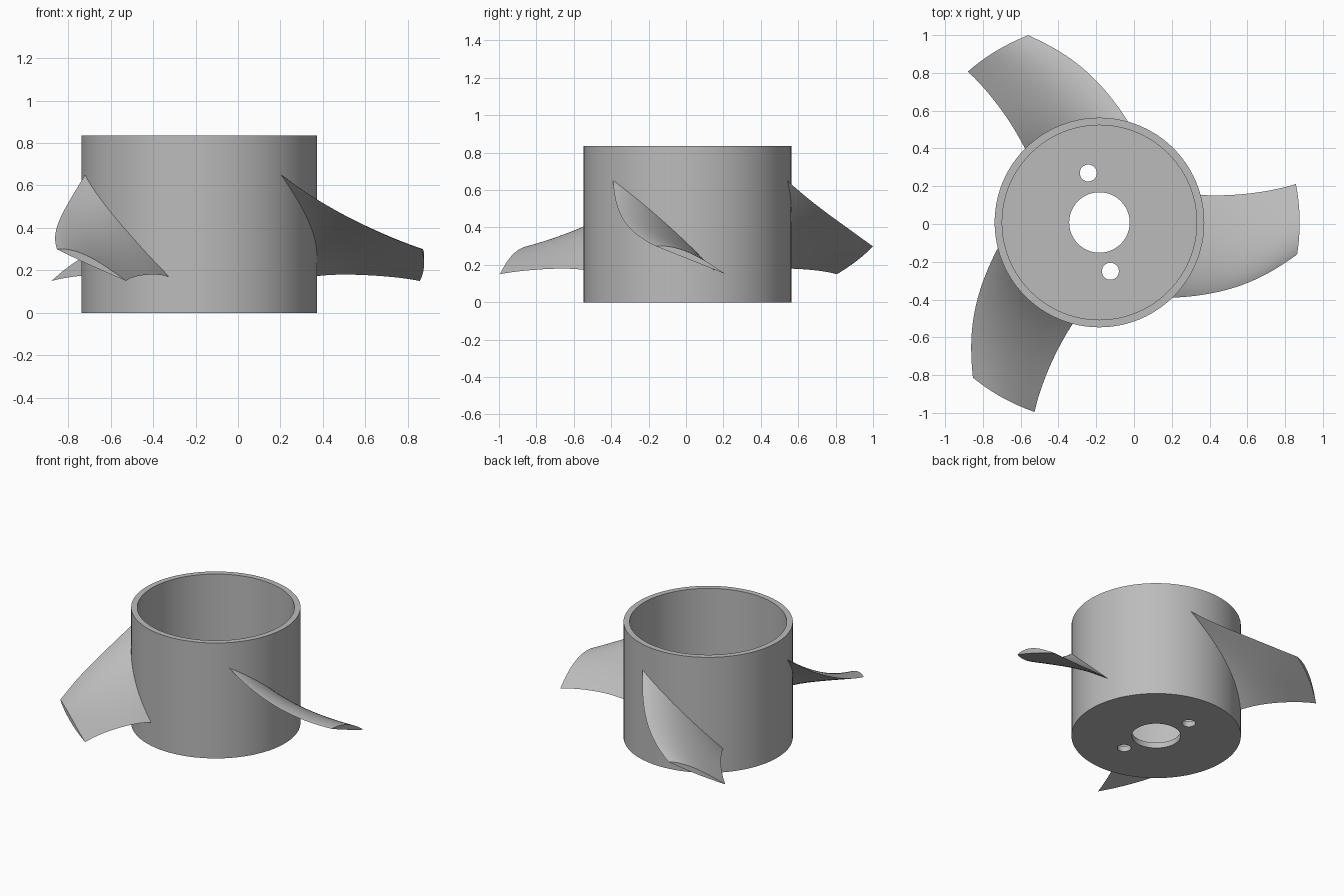
import bpy, bmesh
from math import sin, cos, pi, radians, sqrt
from mathutils import Vector

if "Cube" in bpy.data.objects:
    bpy.data.objects.remove(bpy.data.objects["Cube"])

CENTRE = Vector((-0.183, 0.008, 0))
HUB_R, BORE_R, HEIGHT, FLOOR = 0.555, 0.515, 0.835, 0.04

grey = bpy.data.materials.new("plain grey")
grey.use_nodes = True
grey.diffuse_color = (0.5, 0.5, 0.5, 1)
grey.node_tree.nodes["Principled BSDF"].inputs["Base Color"].default_value = (0.5, 0.5, 0.5, 1)


def make_object(name, bm):
    bmesh.ops.recalc_face_normals(bm, faces=bm.faces)
    mesh = bpy.data.meshes.new(name)
    bm.to_mesh(mesh)
    bm.free()
    obj = bpy.data.objects.new(name, mesh)
    bpy.context.collection.objects.link(obj)
    mesh.materials.append(grey)
    return obj


def select_only(obj):
    bpy.ops.object.select_all(action="DESELECT")
    obj.select_set(True)
    bpy.context.view_layer.objects.active = obj


def smooth(obj, degrees=30):
    select_only(obj)
    bpy.ops.object.shade_smooth_by_angle(angle=radians(degrees))


def loft(bm, rings, closed):
    """Bridge rings of points with quads; closed also joins last to first."""
    rows = [[bm.verts.new(p) for p in ring] for ring in rings]
    for i in range(len(rows) if closed else len(rows) - 1):
        a, b = rows[i], rows[(i + 1) % len(rows)]
        for j in range(len(a)):
            k = (j + 1) % len(a)
            bm.faces.new((a[j], a[k], b[k], b[j]))
    return rows


# Hub: open cup with a shaft hole in its floor
profile = [(0.16, 0), (HUB_R, 0), (HUB_R, HEIGHT), (BORE_R, HEIGHT), (BORE_R, FLOOR), (0.16, FLOOR)]
SIDES = 96
bm = bmesh.new()
loft(bm, [[CENTRE + Vector((r * cos(2 * pi * s / SIDES), r * sin(2 * pi * s / SIDES), z))
           for s in range(SIDES)] for r, z in profile], True)
hub = make_object("hub", bm)

# Two bolt holes through the floor
for x, y in ((-0.242, 0.27), (-0.125, -0.25)):
    bpy.ops.mesh.primitive_cylinder_add(vertices=32, radius=0.045, depth=0.3, location=(x, y, 0))
    cutter = bpy.context.object
    cutter.name = "bolt_hole_cutter"
    cutter.hide_render = True
    select_only(hub)
    cut = hub.modifiers.new("bolt_hole", "BOOLEAN")
    cut.operation, cut.solver, cut.object = "DIFFERENCE", "EXACT", cutter
    bpy.ops.object.modifier_apply(modifier=cut.name)
    bpy.data.objects.remove(cutter)
smooth(hub)

# Blade edges by radius: angle in degrees and height
RADII = [0.555, 0.69, 0.845, 0.96, 1.06]
LEAD_ANGLE = [-45.8, -33.2, -22.3, -15, -9.2]
LEAD_Z = [0.65, 0.52, 0.41, 0.345, 0.30]
TRAIL_ANGLE = [15.2, 12.1, 10.8, 10.7, 11.1]
TRAIL_Z = [0.17, 0.18, 0.175, 0.165, 0.15]


def curve(values, r):
    """Smooth polynomial through the values at RADII."""
    total = 0
    for i, v in enumerate(values):
        for j, other in enumerate(RADII):
            if j != i:
                v *= (r - other) / (RADII[i] - other)
        total += v
    return total


def blade_section(r, turn, steps=20):
    span = max(0, (r - HUB_R) / (RADII[-1] - HUB_R))
    ends = [curve(v, r) for v in (LEAD_ANGLE, TRAIL_ANGLE, LEAD_Z, TRAIL_Z)]

    def point(u, bulge):
        angle = radians(ends[0] + (ends[1] - ends[0]) * u + turn)
        z = ends[2] + (ends[3] - ends[2]) * u + bulge * sin(pi * u ** 0.85)
        return CENTRE + Vector((r * cos(angle), r * sin(angle), z))

    upper = [point(i / steps, 0.038) for i in range(steps + 1)]
    lower = [point(i / steps, -0.03 * (1 - span)) for i in range(steps - 1, 0, -1)]
    return upper + lower


# Three twisted blades around the hub
for n in range(3):
    bm = bmesh.new()
    rings = [blade_section(0.535 + (RADII[-1] - 0.535) * i / 20, n * 120) for i in range(21)]
    rows = loft(bm, rings, False)
    for row in (rows[0], rows[-1]):
        half = len(row) // 2
        for i in range(half):
            corners = [row[i], row[i + 1], row[-i - 1], row[-i]]
            bm.faces.new(list(dict.fromkeys(corners)))
    smooth(make_object(f"blade_{n + 1}", bm))
